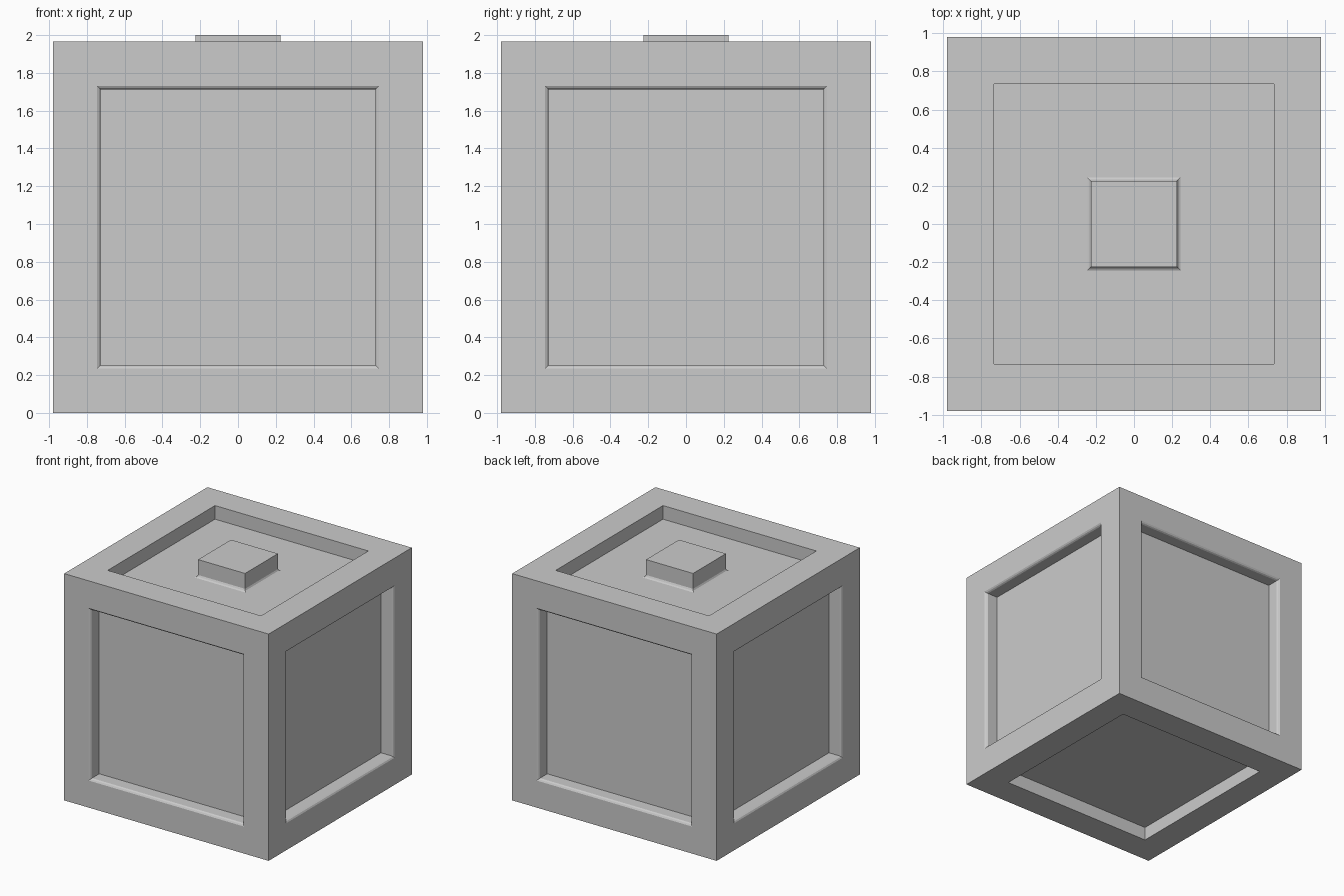
import bpy, bmesh

if "Cube" in bpy.data.objects:
    bpy.data.objects.remove(bpy.data.objects["Cube"])

HALF, HEIGHT, TOP = 0.98, 1.965, 2.0
DEPTH = 0.118            # recess depth of every panel


def step_face(bm, face, steps):
    """Repeatedly inset a face; each step is (inset, offset along the normal)."""
    for inset, offset in steps:
        bmesh.ops.inset_individual(bm, faces=[face], thickness=inset,
                                   depth=offset, use_even_offset=True)
        bm.normal_update()


def finish(bm, name):
    mesh = bpy.data.meshes.new(name)
    bm.to_mesh(mesh)
    bm.free()
    obj = bpy.data.objects.new(name, mesh)
    bpy.context.collection.objects.link(obj)
    return obj


# Crate: softened recess rims on the four sides, plain recesses above and below
bm = bmesh.new()
bmesh.ops.create_cube(bm, size=1)
bmesh.ops.scale(bm, vec=(2 * HALF, 2 * HALF, HEIGHT), verts=bm.verts)
bmesh.ops.translate(bm, vec=(0, 0, HEIGHT / 2), verts=bm.verts)
bm.normal_update()
for face in list(bm.faces):
    if abs(face.normal.z) > 0.5:
        steps = [(0.245, 0), (0, -DEPTH)]
    else:
        steps = [(0.234, 0), (0.012, -0.007), (0.007, -0.012),
                 (0, -(DEPTH - 0.019))]
    step_face(bm, face, steps)
finish(bm, "crate_body")

# Square button rising from the top recess, with a flared foot
bm = bmesh.new()
floor = HEIGHT - DEPTH
corners = [(-1, -1), (1, -1), (1, 1), (-1, 1)]
face = bm.faces.new([bm.verts.new((x * 0.245, y * 0.245, floor))
                     for x, y in corners])
bm.normal_update()
step_face(bm, face, [(0.013, 0.007), (0.007, 0.013),
                     (0, TOP - floor - 0.02)])
finish(bm, "top_button")
